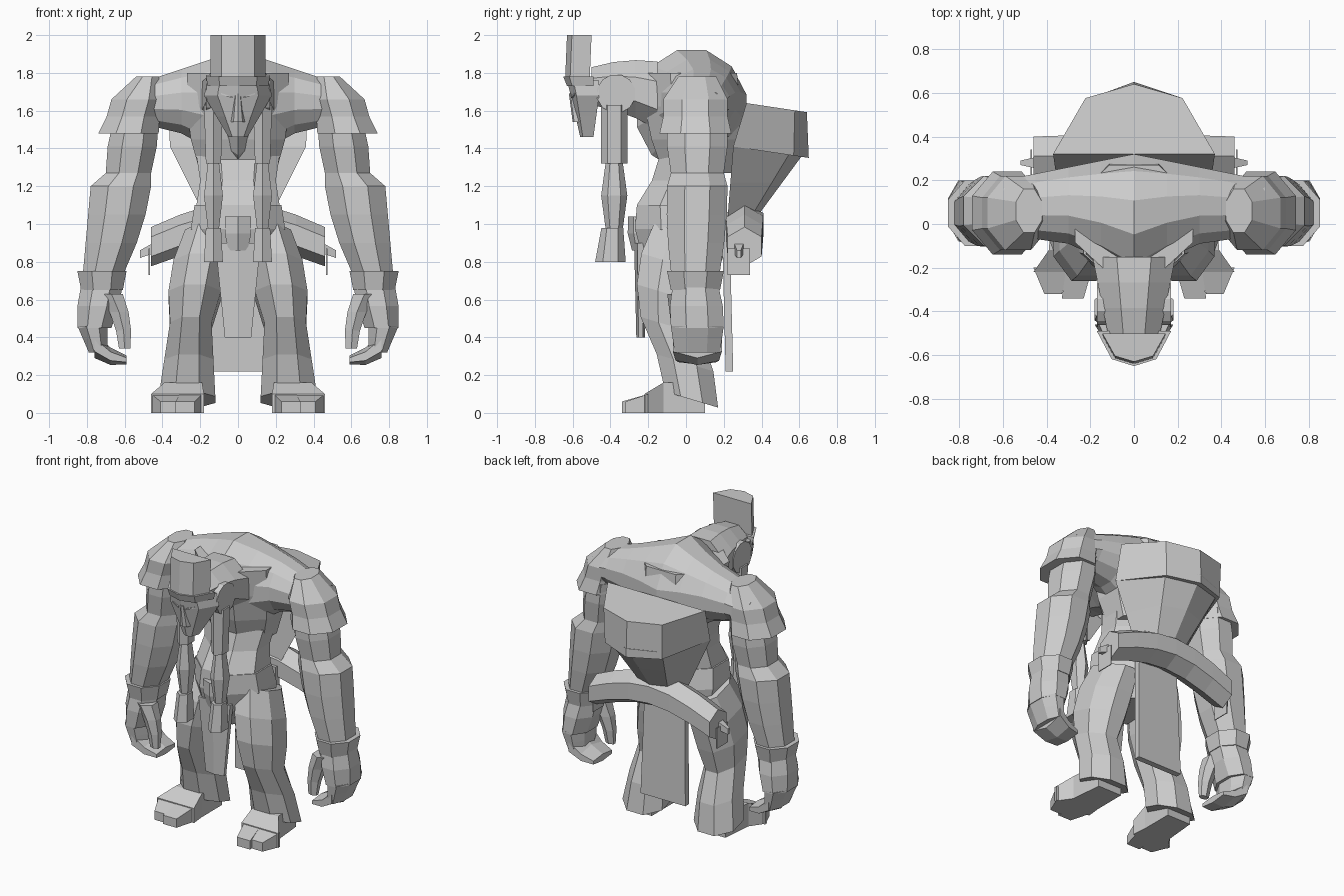
import bpy, bmesh
from math import cos, sin, pi
from mathutils import Vector

cube = bpy.data.objects.get("Cube")
if cube:
    bpy.data.objects.remove(cube)

grey = bpy.data.materials.new("plain grey")
grey.use_nodes = True
grey.diffuse_color = (0.6, 0.6, 0.6, 1)
shader = grey.node_tree.nodes["Principled BSDF"]
shader.inputs["Base Color"].default_value = grey.diffuse_color

X, Y, Z = Vector((1, 0, 0)), Vector((0, 1, 0)), Vector((0, 0, 1))
TILTED = Y - Z * .3


def ngon(sides):
    """Regular section whose flat sides touch the unit box."""
    corners = [(i + .5) * 2 * pi / sides for i in range(sides)]
    return [(cos(angle) / cos(pi / sides), sin(angle) / cos(pi / sides)) for angle in corners]


SQUARE, HEXAGON, OCTAGON, ROUND = ngon(4), ngon(6), ngon(8), ngon(12)
KEEL = [(-1, 0), (-.6, .8), (0, 1), (.6, .8), (1, 0)]


def limb(name, start, end, near, far, bulge=0, bend=Vector(), steps=1,
         across=X, along=Y, shape=OCTAGON, mirror=False):
    """Skin a section from start to end, swelling and bending in the middle."""
    start, end, near, far = Vector(start), Vector(end), Vector(near), Vector(far)
    bm = bmesh.new()
    loops = []
    for step in range(steps + 1):
        t = step / steps
        arch = sin(pi * t)
        centre = start.lerp(end, t) + bend * arch
        width, depth = near.lerp(far, t) + Vector((bulge, bulge)) * arch
        loops.append([bm.verts.new(centre + across * p * width + along * q * depth)
                      for p, q in shape])
    for lower, upper in zip(loops, loops[1:]):
        for i in range(len(shape)):
            bm.faces.new((lower[i - 1], lower[i], upper[i], upper[i - 1]))
    bm.faces.new(loops[0])
    bm.faces.new(loops[-1])
    bmesh.ops.recalc_face_normals(bm, faces=bm.faces)
    mesh = bpy.data.meshes.new(name)
    bm.to_mesh(mesh)
    bm.free()
    mesh.materials.append(grey)
    part = bpy.data.objects.new(name, mesh)
    bpy.context.collection.objects.link(part)
    if mirror:
        part.modifiers.new("Mirror", 'MIRROR')


def pair(name, *ends, **options):
    """A limb with its twin on the other side."""
    limb(name, *ends, mirror=True, **options)


# Rib cage, and hunched back skinned sideways into the shoulders
limb("rib_cage", (0, .06, 1.27), (0, .02, 1.8), (.2, .18), (.27, .25), bulge=.03, steps=3)
pair("upper_back", (0, .03, 1.6), (.6, .06, 1.62), (.29, .32), (.14, .1),
     bulge=-.04, bend=Y * .04 + Z * .04, steps=4, across=Y, along=Z, shape=ROUND)
pair("shoulder_top", (.48, .06, 1.78), (.53, .05, 1.66), (.06, .1), (.14, .17))
pair("shoulder_cape", (.53, .05, 1.66), (.58, .05, 1.48), (.14, .17), (.16, .19),
     bulge=-.01, steps=2)

# Waist and hips
limb("hips", (0, 0, .72), (0, -.05, 1.1), (.16, .16), (.23, .21), bulge=.05, steps=3)
limb("waist", (0, -.05, 1.1), (0, .03, 1.36), (.22, .21), (.22, .17), bulge=-.02, steps=2)
limb("belt_buckle", (0, -.24, .86), (0, -.25, 1.04), (.05, .04), (.07, .05),
     bulge=.01, steps=2, shape=HEXAGON)

# Arms and hands
pair("upper_arm", (.54, .06, 1.55), (.58, .06, 1.27), (.12, .16), (.12, .14),
     bulge=.01, steps=2)
pair("elbow", (.58, .06, 1.27), (.62, .06, 1.2), (.12, .14), (.16, .16))
pair("forearm", (.62, .06, 1.2), (.71, .05, .75), (.16, .16), (.11, .13),
     bulge=.01, bend=X * -.01, steps=3)
pair("cuff", (.72, .05, .75), (.72, .05, .65), (.13, .15), (.11, .13))
pair("palm", (.72, .05, .68), (.76, .06, .45), (.11, .12), (.09, .14), bulge=.01, steps=2)
pair("fingers", (.77, .06, .46), (.74, .06, .32), (.08, .14), (.05, .12), steps=2)
pair("fingertips", (.76, .06, .36), (.59, .06, .28), (.13, .06), (.1, .02),
     bend=Z * -.02, steps=2, across=Y, along=Z, shape=HEXAGON)
pair("thumb", (.67, -.03, .63), (.6, -.04, .34), (.06, .06), (.03, .02),
     bend=X * -.02, steps=3, shape=HEXAGON)

# Trousers and feet
pair("thigh", (.16, 0, .95), (.25, -.08, .46), (.12, .17), (.11, .16),
     bulge=.03, bend=X * .01 - Y * .02, steps=3, along=TILTED)
pair("trouser_shin", (.25, -.08, .46), (.27, .03, .07), (.11, .16), (.15, .14),
     bend=Y * .02, steps=2, along=TILTED)
pair("heel", (.28, .1, .08), (.29, -.12, .08), (.09, .08), (.1, .08),
     along=Z, shape=SQUARE)
pair("instep", (.29, -.12, .08), (.32, -.22, .05), (.1, .08), (.14, .05),
     along=Z, shape=SQUARE)
pair("big_toe", (.25, -.2, .05), (.28, -.34, .03), (.06, .05), (.05, .03),
     along=Z, shape=SQUARE)
pair("small_toes", (.38, -.2, .05), (.37, -.32, .03), (.08, .05), (.04, .03),
     along=Z, shape=SQUARE)

# Hanging cloths
limb("front_cloth", (0, -.24, .4), (0, -.24, .9), (.07, .02), (.12, .03),
     steps=2, shape=HEXAGON)
limb("back_cloth", (0, .23, .22), (0, .21, 1), (.17, .02), (.15, .02), shape=SQUARE)

# Neck, face and tall hat
limb("neck", (0, -.15, 1.68), (0, -.5, 1.73), (.19, .18), (.12, .1),
     bend=Z * .02, steps=3, along=Z)
limb("jaw", (0, -.49, 1.46), (0, -.46, 1.68), (.05, -.07), (.18, -.15), steps=2, shape=KEEL)
limb("forehead", (0, -.46, 1.68), (0, -.46, 1.76), (.18, -.15), (.16, -.17), shape=KEEL)
limb("nose", (0, -.56, 1.54), (0, -.58, 1.69), (.04, -.04), (.02, -.04), shape=KEEL)
limb("brow_band", (0, -.49, 1.73), (0, -.49, 1.78), (.16, -.14), (.17, -.16), shape=KEEL)
limb("hat", (0, -.51, 1.76), (0, -.5, 2), (.145, -.13), (.145, -.13), shape=KEEL)
pair("eye", (.03, -.6, 1.67), (.09, -.58, 1.69), (.01, .004), (.01, .004),
     across=Y, along=Z, shape=SQUARE)

# Ear discs and long braids
pair("ear_disc", (.09, -.37, 1.69), (.17, -.37, 1.69), (.1, .1), (.1, .1),
     across=Y, along=Z, shape=ROUND)
pair("braid_top", (.13, -.38, 1.63), (.13, -.38, 1.32), (.05, .06), (.04, .06), shape=HEXAGON)
pair("braid_middle", (.13, -.38, 1.32), (.13, -.38, .98), (.03, .04), (.03, .04),
     bulge=.02, steps=2, shape=HEXAGON)
pair("braid_tassel", (.13, -.39, .98), (.13, -.4, .8), (.04, .05), (.05, .07), shape=HEXAGON)

# Pack on the back, with the bedroll under it
limb("pack_body", (0, .22, 1.03), (0, .25, 1.41), (.17, .15), (.36, .4), steps=2, shape=KEEL)
limb("pack_rim", (0, .25, 1.41), (0, .32, 1.64), (.36, .4), (.37, .32),
     along=Y - Z * .15, shape=KEEL)
limb("bedroll", (-.46, .31, .88), (.46, .31, .88), (.09, .09), (.09, .09),
     bulge=.01, bend=Z * .12, steps=6, across=Y, along=Z, shape=HEXAGON)
pair("roll_tag", (.47, .28, .73), (.47, .28, .87), (.003, .06), (.003, .06), shape=SQUARE)
pair("roll_peg", (.43, .28, .88), (.52, .28, .84), (.03, .03), (.01, .02),
     across=Y, along=Z, shape=SQUARE)
